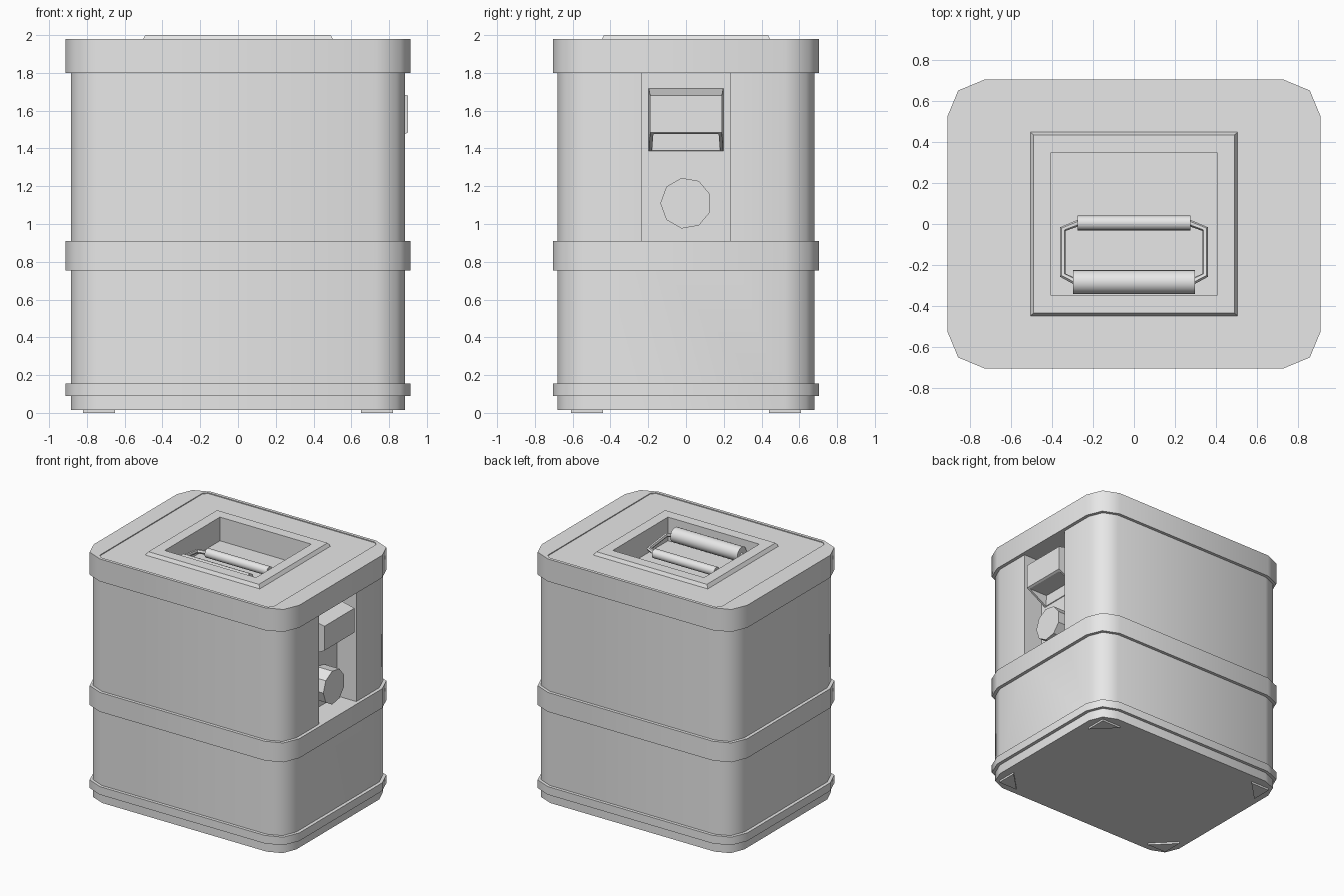
import bpy, bmesh, math
from mathutils import Vector

if "Cube" in bpy.data.objects:
    bpy.data.objects.remove(bpy.data.objects["Cube"], do_unlink=True)

grey = bpy.data.materials.new("light_grey")
grey.use_nodes = True
grey.diffuse_color = (0.8, 0.8, 0.8, 1)
grey.node_tree.nodes["Principled BSDF"].inputs["Base Color"].default_value = (0.8, 0.8, 0.8, 1)


def make(name, bm):
    bmesh.ops.recalc_face_normals(bm, faces=bm.faces)
    mesh = bpy.data.meshes.new(name)
    bm.to_mesh(mesh)
    bm.free()
    mesh.materials.append(grey)
    ob = bpy.data.objects.new(name, mesh)
    bpy.context.collection.objects.link(ob)
    return ob


def loft(name, loops):
    """Closed solid through equally long loops of points."""
    bm = bmesh.new()
    rings = [[bm.verts.new(p) for p in loop] for loop in loops]
    for a, b in zip(rings, rings[1:]):
        for i in range(len(a)):
            j = (i + 1) % len(a)
            bm.faces.new((a[i], a[j], b[j], b[i]))
    bm.faces.new(rings[0])
    bm.faces.new(rings[-1])
    return make(name, bm)


def outline(hx, hy, r=0.0, segs=2):
    """Rectangle with rounded corners, counter-clockwise."""
    if r == 0:
        return [(hx, hy), (-hx, hy), (-hx, -hy), (hx, -hy)]
    pts = []
    for k, (sx, sy) in enumerate([(1, 1), (-1, 1), (-1, -1), (1, -1)]):
        for s in range(segs + 1):
            a = math.pi / 2 * (k + s / segs)
            pts.append((sx * (hx - r) + r * math.cos(a), sy * (hy - r) + r * math.sin(a)))
    return pts


def prism(name, pts, z0, z1):
    return loft(name, [[(x, y, z) for x, y in pts] for z in (z0, z1)])


def cylinder(name, x0, x1, y, z, r, sides, phase=0.0):
    ring = [phase + 2 * math.pi * i / sides for i in range(sides)]
    return loft(name, [[(x, y + r * math.cos(a), z + r * math.sin(a)) for a in ring] for x in (x0, x1)])


def cut(ob, cutter):
    mod = ob.modifiers.new("cut", "BOOLEAN")
    mod.operation = "DIFFERENCE"
    mod.solver = "EXACT"
    mod.object = cutter
    dg = bpy.context.evaluated_depsgraph_get()
    mesh = bpy.data.meshes.new_from_object(ob.evaluated_get(dg))
    ob.modifiers.clear()
    ob.data = mesh


def smooth(ob):
    bpy.ops.object.select_all(action="DESELECT")
    ob.select_set(True)
    bpy.context.view_layer.objects.active = ob
    bpy.ops.object.shade_smooth_by_angle(angle=math.radians(50))


# Main body with the side bay cut into it
body = prism("body", outline(0.885, 0.68, 0.155), 0.015, 1.81)
bay = prism("bay_cutter", [(0.715, -0.235), (1.1, -0.235), (1.1, 0.235), (0.715, 0.235)], 0.89, 1.9)
cut(body, bay)

# Bands around the body
lower_band = prism("lower_band", outline(0.912, 0.705, 0.18), 0.09, 0.155)
middle_band = prism("middle_band", outline(0.912, 0.705, 0.18), 0.755, 0.91)
lid = prism("lid", outline(0.912, 0.705, 0.18), 1.80, 1.98)

# Shallow step in the lid and a bevelled frame around the handle well
step = prism("step_cutter", outline(0.77, 0.68, 0.03, 1), 1.973, 2.1)
cut(lid, step)
frame = loft("handle_frame", [[(x, y, z) for x, y in outline(hx, hy)]
                              for hx, hy, z in ((0.515, 0.455, 1.96), (0.49, 0.435, 2.0))])
well = prism("well_cutter", outline(0.405, 0.35), 1.7, 2.1)
for part in (lid, frame):
    cut(part, well)
for helper in (bay, step, well):
    bpy.data.objects.remove(helper, do_unlink=True)

# Folding handle: hinge, grip and two bent arms
hinge = cylinder("handle_hinge", -0.275, 0.275, 0.005, 1.88, 0.036, 16)
grip = cylinder("handle_grip", -0.297, 0.297, -0.283, 1.915, 0.058, 20)
for part in (body, lower_band, middle_band, lid, hinge, grip):
    smooth(part)
for side, s in (("left", 1), ("right", -1)):
    curve = bpy.data.curves.new("arm_path", "CURVE")
    curve.dimensions = "3D"
    curve.bevel_depth = 0.016
    curve.bevel_resolution = 1
    curve.use_fill_caps = True
    path = [(0.26, 0.01, 1.88), (0.348, -0.025, 1.885), (0.348, -0.25, 1.91), (0.28, -0.285, 1.915)]
    spline = curve.splines.new("POLY")
    spline.points.add(len(path) - 1)
    for p, (x, y, z) in zip(spline.points, path):
        p.co = (s * x, y, z, 1)
    temp = bpy.data.objects.new("arm_path", curve)
    bpy.context.collection.objects.link(temp)
    dg = bpy.context.evaluated_depsgraph_get()
    mesh = bpy.data.meshes.new_from_object(temp.evaluated_get(dg))
    bpy.data.objects.remove(temp, do_unlink=True)
    mesh.materials.clear()
    mesh.materials.append(grey)
    arm = bpy.data.objects.new(side + "_handle_arm", mesh)
    bpy.context.collection.objects.link(arm)
    smooth(arm)

# Side spout: tapered hood with a pocket in its sloping underside
hood = loft("side_hood", [
    [(0.705, -0.198, 1.38), (0.705, 0.198, 1.38), (0.705, 0.198, 1.72), (0.705, -0.198, 1.72)],
    [(0.9, -0.19, 1.485), (0.9, 0.19, 1.485), (0.9, 0.19, 1.68), (0.9, -0.19, 1.68)]])
bm = bmesh.new()
bm.from_mesh(hood.data)
under = min(bm.faces, key=lambda f: f.normal.z)
bmesh.ops.inset_individual(bm, faces=[under], thickness=0.025)
pocket = bmesh.ops.extrude_discrete_faces(bm, faces=[under])["faces"][0]
for v in pocket.verts:
    v.co.x = 0.72
bm.to_mesh(hood.data)
bm.free()

# Round side knob
cylinder("side_knob", 0.705, 0.852, 0.0, 1.11, 0.136, 9, math.pi)

# Triangular corner feet
for name, sx, sy in (("front_left", 1, -1), ("front_right", -1, -1), ("back_left", 1, 1), ("back_right", -1, 1)):
    prism(name + "_foot", [(sx * 0.82, sy * 0.61), (sx * 0.65, sy * 0.61), (sx * 0.82, sy * 0.44)], 0.0, 0.02)
